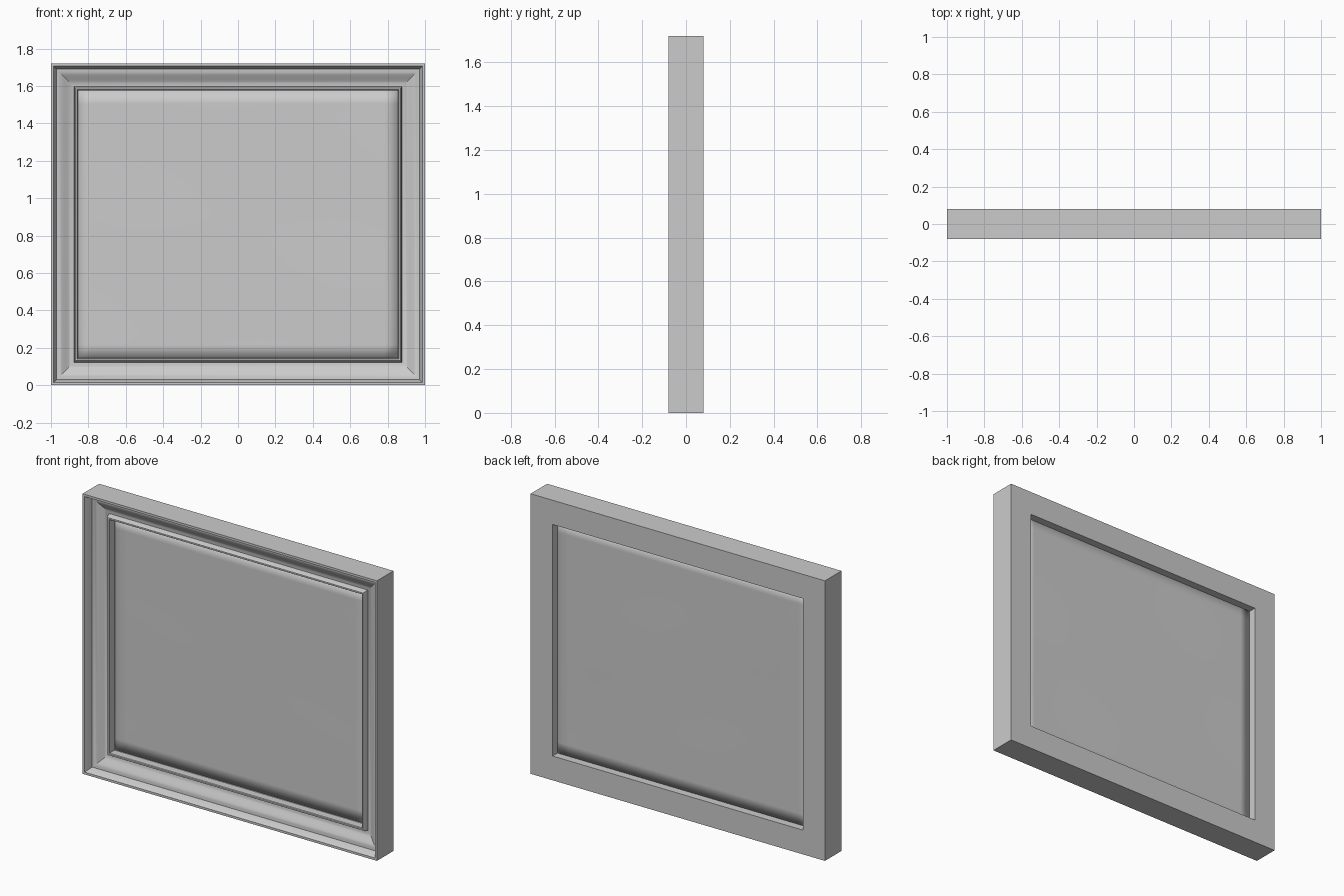
import bpy, bmesh, math

if "Cube" in bpy.data.objects:
    bpy.data.objects.remove(bpy.data.objects["Cube"])

W, H = 1.0, 1.72  # half width, full height


def finish(name, bm, angle=30):
    bmesh.ops.recalc_face_normals(bm, faces=bm.faces)
    me = bpy.data.meshes.new(name)
    bm.to_mesh(me)
    bm.free()
    ob = bpy.data.objects.new(name, me)
    bpy.context.collection.objects.link(ob)
    bpy.ops.object.select_all(action='DESELECT')
    bpy.context.view_layer.objects.active = ob
    ob.select_set(True)
    bpy.ops.object.shade_smooth_by_angle(angle=math.radians(angle))
    return ob


# Moulding profile: (inset from outer edge, depth y)
profile = [(0, .08), (0, -.08), (.014, -.08), (.018, -.073), (.03, -.03)]
# ogee slope falling towards the picture
for i in range(1, 11):
    t = i / 10
    s = t * t * (3 - 2 * t)
    profile.append((.03 + .092 * t, -.03 + .036 * s))
# inner raised lip, sight edge and back opening
profile += [(.127, -.02), (.131, -.026), (.14, -.026), (.143, -.022),
            (.143, .026), (.149, .032), (.149, .08)]

# Frame: profile swept round the rectangle with mitred corners
bm = bmesh.new()
rings = []
for d, y in profile:
    x, z0, z1 = W - d, d, H - d
    rings.append([bm.verts.new(c) for c in
                  ((-x, y, z0), (x, y, z0), (x, y, z1), (-x, y, z1))])
for a, b in zip(rings, rings[1:] + rings[:1]):
    for i in range(4):
        j = (i + 1) % 4
        bm.faces.new((a[i], a[j], b[j], b[i]))
finish("frame", bm)

# Picture panel: thin, very slightly rippled sheet
bm = bmesh.new()
bmesh.ops.create_grid(bm, x_segments=24, y_segments=20, size=1)
for v in bm.verts:
    u, w = v.co.x, v.co.y
    ripple = .001 * math.sin(3 * u + 2 * w) * math.cos(4 * w - u)
    v.co = (u * .855, .029 + ripple, H / 2 + w * (H / 2 - .145))
panel = finish("picture_panel", bm)
mod = panel.modifiers.new("thickness", 'SOLIDIFY')
mod.thickness = .003
mod.offset = 0
